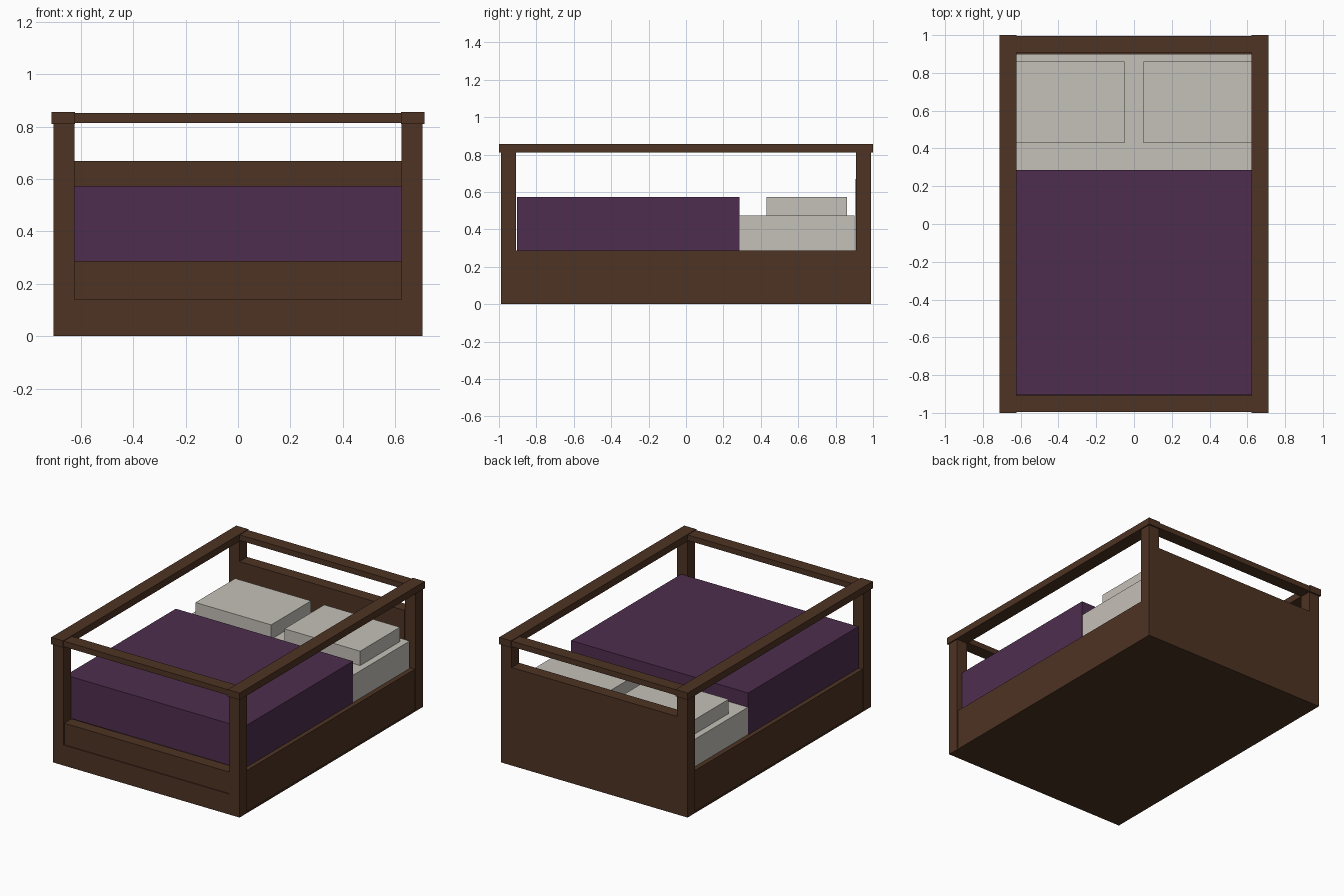
import bpy

if "Cube" in bpy.data.objects:
    bpy.data.objects.remove(bpy.data.objects["Cube"])


def material(name, rgb):
    m = bpy.data.materials.new(name)
    m.diffuse_color = (*rgb, 1)
    m.use_nodes = True
    m.node_tree.nodes["Principled BSDF"].inputs["Base Color"].default_value = m.diffuse_color
    return m


WOOD = material("dark_wood", (0.076, 0.033, 0.0168))
PURPLE = material("purple_cloth", (0.076, 0.027, 0.076))
LINEN = material("off_white_linen", (0.56, 0.53, 0.48))


def box(name, x, y, z, mat):
    """Box spanning the given (min, max) ranges."""
    bpy.ops.mesh.primitive_cube_add(size=1, location=[sum(r) / 2 for r in (x, y, z)])
    ob = bpy.context.object
    ob.name = name
    ob.scale = [r[1] - r[0] for r in (x, y, z)]
    bpy.ops.object.transform_apply(location=False, rotation=False, scale=True)
    ob.data.materials.append(mat)
    return ob


def span(sign, a, b):
    return tuple(sorted((sign * a, sign * b)))


# Bottom slab
box("bottom_slab", (-0.705, 0.705), (-0.99, 0.99), (0, 0.01), WOOD)

for s in (-1, 1):
    # Corner posts
    for t in (-1, 1):
        box("corner_post", span(s, 0.625, 0.705), span(t, 0.91, 0.99), (0.01, 0.812), WOOD)
    # Side boards, set slightly back from the posts
    box("side_board", span(s, 0.625, 0.70), (-0.91, 0.91), (0.01, 0.287), WOOD)
    # Top frame: long rails and slightly thinner cross rails
    box("long_top_rail", span(s, 0.622, 0.713), (-1, 1), (0.81, 0.857), WOOD)
    box("cross_top_rail", (-0.622, 0.622), span(s, 0.907, 0.994), (0.815, 0.853), WOOD)
    # Pillows
    box("pillow", span(s, 0.05, 0.623), (0.43, 0.86), (0.475, 0.573), LINEN)

# Footboard: flush lower plank and recessed upper plank
box("footboard_lower", (-0.625, 0.625), (-0.99, -0.905), (0.01, 0.14), WOOD)
box("footboard_upper", (-0.625, 0.625), (-0.984, -0.905), (0.14, 0.287), WOOD)

# Headboard
box("headboard", (-0.625, 0.625), (0.907, 0.99), (0.01, 0.67), WOOD)

# Bedding
box("mattress", (-0.668, 0.668), (-0.90, 0.90), (0.288, 0.475), LINEN)
box("blanket", (-0.67, 0.67), (-0.904, 0.285), (0.288, 0.573), PURPLE)
